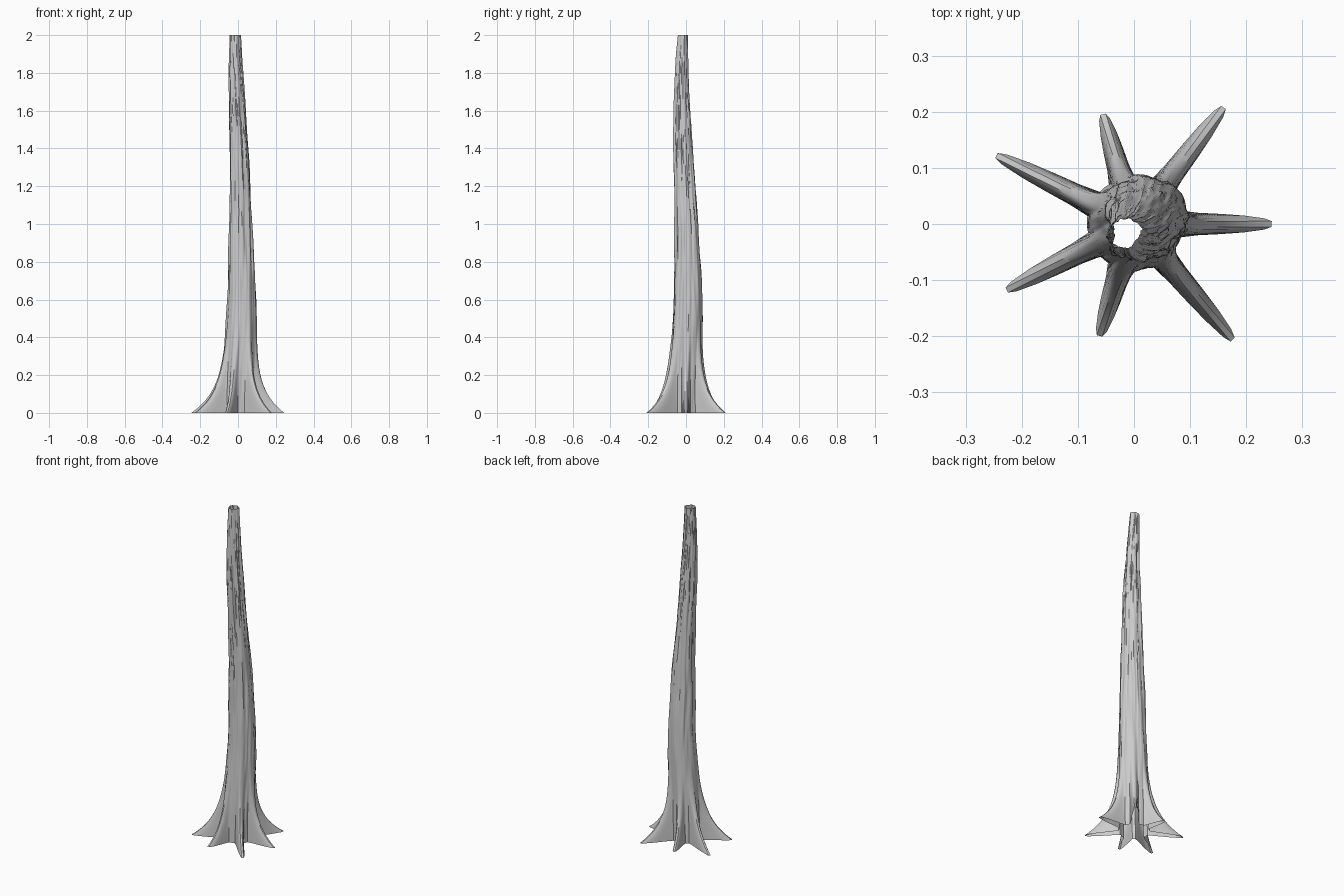
import bpy, bmesh, math
from mathutils import Vector, noise

if "Cube" in bpy.data.objects:
    bpy.data.objects.remove(bpy.data.objects["Cube"])

# Trunk spine: height, centre x, centre y, radius
SPINE = [(0, 0, 0, .084), (.2, .004, 0, .083), (.6, .018, .010, .074),
         (1.0, .017, .003, .061), (1.2, .013, -.005, .055),
         (1.5, .001, -.018, .046), (1.8, -.012, -.021, .034), (2.0, -.017, -.015, .026)]
# Buttress root tips on the ground, counter-clockwise
TIPS = [(.245, 0), (.16, .208), (-.055, .195), (-.245, .122),
        (-.227, -.118), (-.061, -.198), (.176, -.206)]
# Root outline: share of the length, half width at the trunk
OUTLINE = [(0, .024), (.2, .020), (.45, .018), (.7, .015), (.92, .010), (1, .005)]
OUTLINE = [(t, -w) for t, w in OUTLINE] + [(t, w) for t, w in reversed(OUTLINE)]
BETWEEN = 6
RINGS = 110


def spine(z):
    """Centre and radius at a height, eased between spine points."""
    i = max(k for k in range(len(SPINE) - 1) if SPINE[k][0] <= z)
    a, b = SPINE[i], SPINE[i + 1]
    p, q = SPINE[max(i - 1, 0)], SPINE[min(i + 2, len(SPINE) - 1)]
    h = b[0] - a[0]
    u = (z - a[0]) / h
    out = []
    for k in (1, 2, 3):
        ma = (b[k] - p[k]) / (b[0] - p[0]) * h
        mb = (q[k] - a[k]) / (q[0] - a[0]) * h
        out.append((2*u**3 - 3*u*u + 1) * a[k] + (u**3 - 2*u*u + u) * ma
                   + (3*u*u - 2*u**3) * b[k] + (u**3 - u*u) * mb)
    return out


def bark(ang, z):
    """Vertical furrows that deepen towards the top."""
    c, s = math.cos(ang), math.sin(ang)
    wide = noise.noise(Vector((c * 2.2, s * 2.2, z * 1.3)))
    fine = noise.noise(Vector((c * 6 + 9, s * 6, z * 5)))
    rise = min(1, z / 1.6)
    return 1 + wide * (.04 + .20 * rise) + fine * (.02 + .10 * rise)


def ring(z):
    """One closed cross-section through trunk and roots."""
    cx, cy, r = spine(z)
    fade = math.exp(-z / .12)
    pts = []
    for i, (tx, ty) in enumerate(TIPS):
        ang = math.atan2(ty, tx)
        nxt = math.atan2(*reversed(TIPS[(i + 1) % len(TIPS)]))
        length = (math.hypot(tx, ty) - .084) * fade
        for t, w in OUTLINE:
            w *= r / .084
            a = ang + math.asin(w / r)
            along = math.sqrt(r * r - w * w) * bark(a, z) + length * t
            pts.append((cx + along * math.cos(ang) - w * math.sin(ang),
                        cy + along * math.sin(ang) + w * math.cos(ang), z))
        # Trunk wall up to the next root
        half = math.asin(.024 / .084)
        gap = (nxt - ang) % math.tau - 2 * half
        for k in range(1, BETWEEN + 1):
            a = ang + half + gap * k / (BETWEEN + 1)
            rad = r * bark(a, z)
            pts.append((cx + rad * math.cos(a), cy + rad * math.sin(a), z))
    return pts


# Hollow trunk skin, open at both ends, rings closer together near the roots
bm = bmesh.new()
rows = [[bm.verts.new(p) for p in ring(2 * (k / RINGS) ** 1.4)] for k in range(RINGS + 1)]
for low, high in zip(rows, rows[1:]):
    for j in range(len(low)):
        n = (j + 1) % len(low)
        bm.faces.new((low[j], low[n], high[n], high[j]))
mesh = bpy.data.meshes.new("trunk")
bm.to_mesh(mesh)
bm.free()
trunk = bpy.data.objects.new("trunk", mesh)
bpy.context.collection.objects.link(trunk)

grey = bpy.data.materials.new("bark grey")
grey.diffuse_color = (.6, .6, .6, 1)
grey.use_nodes = True
grey.node_tree.nodes["Principled BSDF"].inputs["Base Color"].default_value = grey.diffuse_color
mesh.materials.append(grey)

bpy.context.view_layer.objects.active = trunk
trunk.select_set(True)
bpy.ops.object.shade_smooth_by_angle(angle=math.radians(40))
